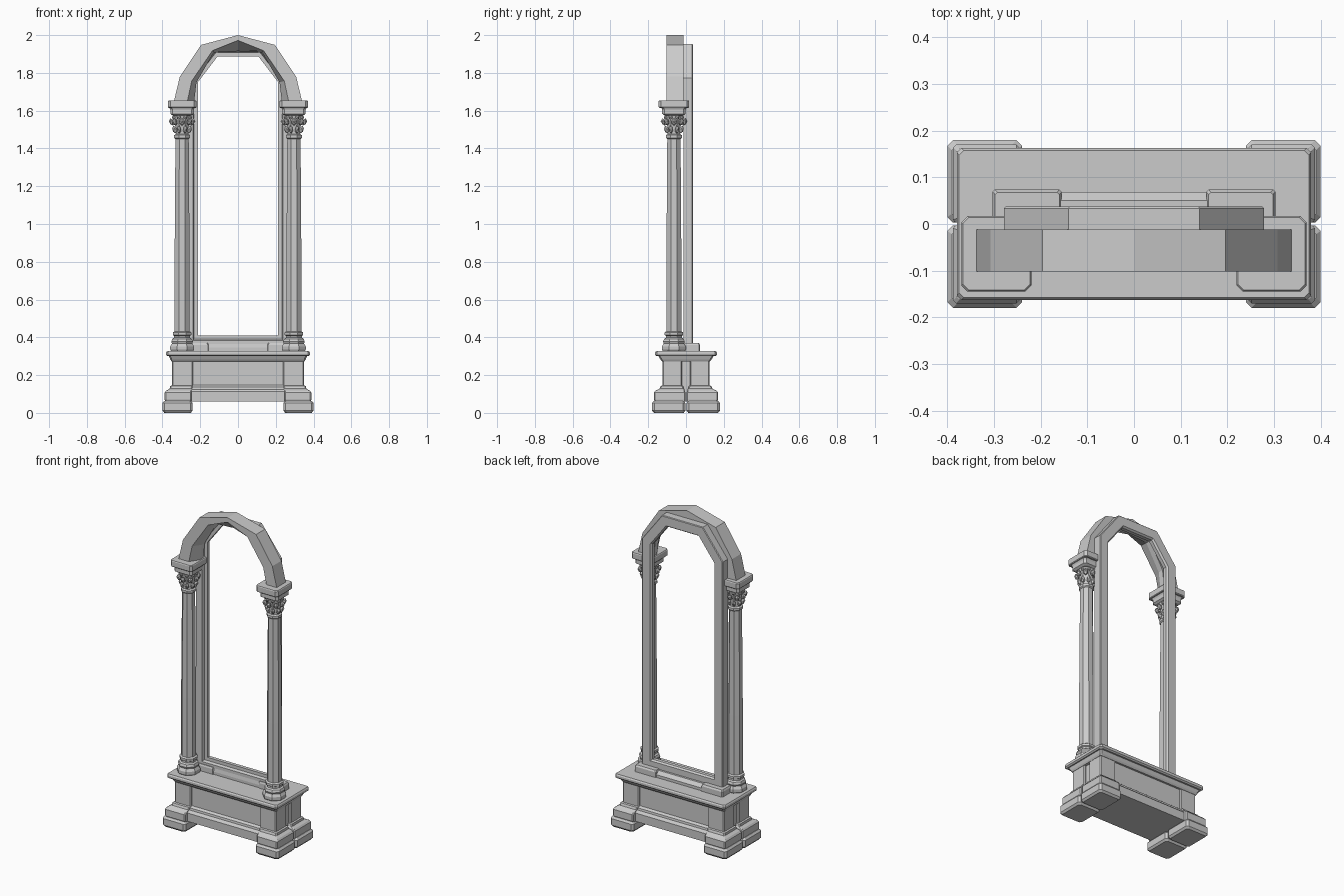
import bpy, bmesh
from math import cos, sin, pi, radians
from mathutils import Vector, Matrix

if "Cube" in bpy.data.objects:
    bpy.data.objects.remove(bpy.data.objects["Cube"])


def finish(name, bm):
    bmesh.ops.remove_doubles(bm, verts=bm.verts, dist=1e-5)
    bmesh.ops.recalc_face_normals(bm, faces=bm.faces)
    me = bpy.data.meshes.new(name)
    bm.to_mesh(me)
    bm.free()
    ob = bpy.data.objects.new(name, me)
    bpy.context.collection.objects.link(ob)
    return ob


def loft(name, loops, wrap=False):
    """Skin a list of closed loops; cap the ends unless wrapped."""
    bm = bmesh.new()
    rows = [[bm.verts.new(p) for p in lp] for lp in loops]
    pairs = list(zip(rows, rows[1:])) + ([(rows[-1], rows[0])] if wrap else [])
    n = len(rows[0])
    for a, b in pairs:
        for i in range(n):
            j = (i + 1) % n
            bm.faces.new((a[i], a[j], b[j], b[i]))
    if not wrap:
        bm.faces.new(rows[0])
        bm.faces.new(rows[-1])
    return finish(name, bm)


def stack(name, levels, c=0.008):
    """Loft chamfered rectangles (x0, x1, y0, y1, z)."""
    def rect(x0, x1, y0, y1, z):
        return [(x0 + c, y0, z), (x1 - c, y0, z), (x1, y0 + c, z), (x1, y1 - c, z),
                (x1 - c, y1, z), (x0 + c, y1, z), (x0, y1 - c, z), (x0, y0 + c, z)]
    return loft(name, [rect(*lv) for lv in levels])


def centred(name, cx, cy, levels, c=0.008):
    return stack(name, [(cx - hx, cx + hx, cy - hy, cy + hy, z) for hx, hy, z in levels], c)


def lathe(name, cx, cy, profile, n=8):
    return loft(name, [[(cx + r * cos(2 * pi * (i + .5) / n), cy + r * sin(2 * pi * (i + .5) / n), z)
                        for i in range(n)] for r, z in profile])


def mirror_copy(ob, axis):
    """Bake a mirrored duplicate across x or y."""
    me = ob.data.copy()
    me.transform(Matrix.Scale(-1, 4, Vector((1, 0, 0) if axis == 'x' else (0, 1, 0))))
    me.flip_normals()
    new = bpy.data.objects.new(ob.name + "_" + axis, me)
    bpy.context.collection.objects.link(new)
    return new


def both_sides(half):
    """Half outline starting at +x, last point on or near the middle."""
    left = [(-x, z) for x, z in reversed(half) if x > 1e-6]
    return half + left


# corner feet and pedestals, one quadrant then mirrored
quarter = [
    stack("foot", [(.25, .39, .012, .17, 0), (.24, .40, .003, .18, .012),
                   (.24, .40, .003, .18, .052), (.25, .39, .01, .17, .064)], .012),
    stack("pedestal", [(.246, .386, .003, .166, .06), (.246, .388, .003, .17, .07),
                       (.246, .388, .003, .17, .108), (.246, .38, .006, .162, .118),
                       (.243, .362, .012, .14, .128), (.24, .36, .015, .135, .142),
                       (.238, .35, .02, .125, .145), (.238, .35, .02, .125, .28)], .006),
]
for ob in quarter:
    mirror_copy(mirror_copy(ob, 'x'), 'y')
    mirror_copy(ob, 'y')

# base body with skirting, cornice and ledge
centred("base_body", 0, 0, [(.335, .115, .06), (.335, .115, .3)])
stack("base_skirting", [(-.255, .255, -y, y, z) for y, z in
                        [(.147, .06), (.147, .112), (.138, .122), (.13, .125), (.128, .138), (.115, .148)]])
centred("cornice", 0, 0, [(.352, .127, .272), (.358, .135, .282), (.366, .146, .302)])
centred("ledge", 0, 0, [(.372, .155, .30), (.38, .163, .307), (.38, .163, .32), (.375, .158, .328)], .01)

# columns
CX, CY = .296, -.064
col = [
    lathe("column_base", CX, CY, [(.062, .325), (.068, .335), (.068, .352), (.058, .368), (.062, .378),
                                  (.056, .392), (.046, .398), (.046, .408), (.053, .412), (.053, .426), (.043, .432)]),
    lathe("column_shaft", CX, CY, [(.043, .425), (.043, .8), (.038, 1.455)]),
    lathe("capital_bell", CX, CY, [(.038, 1.45), (.045, 1.456), (.045, 1.47), (.036, 1.476),
                                   (.036, 1.51), (.052, 1.585)]),
    centred("abacus", CX, CY, [(.05, .05, 1.575), (.062, .062, 1.583), (.062, .062, 1.605), (.068, .068, 1.618)], .012),
    centred("impost", CX - .001, CY, [(.072, .076, 1.615), (.075, .081, 1.619), (.075, .081, 1.65), (.072, .078, 1.655)], .013),
]
# capital leaves: low tier and curled upper tier
bm = bmesh.new()
for tier_r, z, size, off in ((.043, 1.5, (.013, .012, .022), .5), (.055, 1.54, (.014, .015, .02), 0),
                             (.046, 1.565, (.012, .012, .012), .5)):
    for i in range(8):
        rot = Matrix.Rotation(2 * pi * (i + off) / 8, 4, 'Z')
        m = (Matrix.Translation((CX, CY, z)) @ rot @ Matrix.Translation((tier_r, 0, 0))
             @ Matrix.Rotation(radians(20), 4, 'Y') @ Matrix.Diagonal((*size, 1)))
        bmesh.ops.create_icosphere(bm, subdivisions=1, radius=1, matrix=m)
col.append(finish("capital_leaves", bm))
for ob in col:
    mirror_copy(ob, 'x')

# front arch with splayed inner moulding
outer = both_sides([(.339, 1.65), (.308, 1.78), (.196, 1.948), (0, 2.0)])
lip = both_sides([(.268, 1.65), (.245, 1.757), (.135, 1.918), (0, 1.972)])
deep = both_sides([(.232, 1.65), (.22, 1.75), (.128, 1.908), (0, 1.915)])
loft("front_arch", [[(o[0], -.102, o[1]), (l[0], -.102, l[1]), (d[0], -.045, d[1]),
                     (d[0], -.012, d[1]), (o[0], -.012, o[1])] for o, l, d in zip(outer, lip, deep)])

# back frame: section swept round the opening with mitred corners
path = both_sides([(.213, .41), (.213, 1.65), (.213, 1.75), (.108, 1.887)])
section = [(0, .004), (0, .026), (.008, .037), (.062, .037), (.066, .033),
           (.066, -.014), (.026, -.014), (.02, .004)]
loops = []
for i, p in enumerate(path):
    p, a, b = Vector(p), Vector(path[i - 1]), Vector(path[(i + 1) % len(path)])
    d1, d2 = (p - a).normalized(), (b - p).normalized()
    n1, n2 = Vector((d1.y, -d1.x)), Vector((d2.y, -d2.x))
    m = (n1 + n2) / (1 + n1.dot(n2))
    loops.append([(p.x + m.x * o, y, p.y + m.y * o) for o, y in section])
loft("back_frame", loops, wrap=True)

# frame plinth
block = stack("frame_plinth_block", [(.155, .303, -.022, .074, .32), (.155, .303, -.022, .074, .36),
                                     (.16, .298, -.018, .068, .37)], .005)
mirror_copy(block, 'x')
stack("frame_plinth_rail", [(-.17, .17, -.018, .069, .32), (-.17, .17, -.018, .069, .345),
                            (-.17, .17, -.014, .05, .365)], .005)
